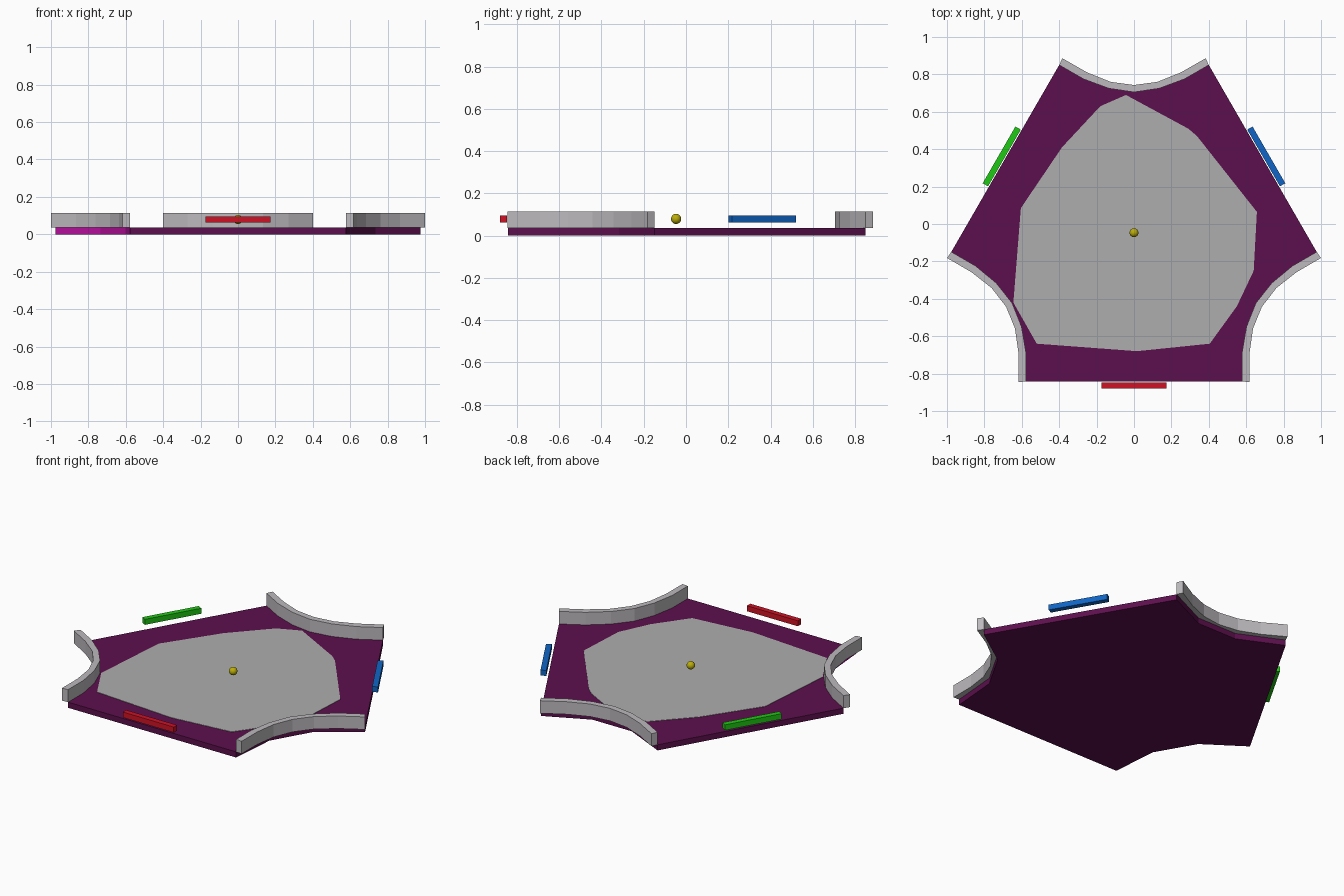
import bpy, bmesh, math
from mathutils import Matrix, Vector

if "Cube" in bpy.data.objects:
    bpy.data.objects.remove(bpy.data.objects["Cube"])

CY = -0.047                      # centre of the three-fold symmetry
BASE_TOP = 0.035
THIRD = math.radians(120)


def mat(name, rgb):
    m = bpy.data.materials.new(name)
    m.diffuse_color = (*rgb, 1)
    m.use_nodes = True
    m.node_tree.nodes["Principled BSDF"].inputs["Base Color"].default_value = m.diffuse_color
    return m


purple = mat("purple", (0.107, 0.005, 0.075))
magenta = mat("magenta", (0.5, 0.005, 0.35))
field_grey = mat("field grey", (0.42, 0.42, 0.42))
wall_grey = mat("wall grey", (0.51, 0.49, 0.51))
red = mat("red", (0.62, 0.006, 0.018))
blue = mat("blue", (0.005, 0.13, 0.56))
green = mat("green", (0.014, 0.58, 0.007))
yellow = mat("yellow", (0.5, 0.42, 0.003))


def spin(points, k):
    """Turn points (relative to the arena centre) by k thirds and place them."""
    r = Matrix.Rotation(THIRD * k, 2)
    return [tuple(r @ Vector(p) + Vector((0, CY))) for p in points]


def prism(name, outline, z0, z1, *mats):
    """Extrude a flat counter-clockwise or clockwise outline from z0 to z1."""
    bm = bmesh.new()
    face = bm.faces.new([bm.verts.new((x, y, z0)) for x, y in outline])
    ext = bmesh.ops.extrude_face_region(bm, geom=[face])
    top = [g for g in ext["geom"] if isinstance(g, bmesh.types.BMVert)]
    bmesh.ops.translate(bm, verts=top, vec=(0, 0, z1 - z0))
    bmesh.ops.recalc_face_normals(bm, faces=bm.faces)
    me = bpy.data.meshes.new(name)
    bm.to_mesh(me)
    bm.free()
    ob = bpy.data.objects.new(name, me)
    bpy.context.collection.objects.link(ob)
    for m in mats:
        me.materials.append(m)
    return ob


# Inner edge and outer edge of the curved wall at the back corner
half_in = [(0.40, 0.85), (0.27, 0.775), (0.135, 0.725)]
half_out = [(0.383, 0.886), (0.25, 0.81), (0.125, 0.76)]


def arc(half, mid):
    pts = half + [(0, mid)] + [(-x, y) for x, y in reversed(half)]
    return [(x, y - CY) for x, y in pts]


inner, outer = arc(half_in, 0.705), arc(half_out, 0.743)

# Base slab, with coarser three-sided corner cut-outs
outline = []
for k in range(3):
    outline += spin(inner[::2], k)
base = prism("base", outline, 0, BASE_TOP, purple, magenta)
for p in base.data.polygons:     # front-left cut-out is painted magenta
    c = p.center
    if abs(p.normal.z) < 0.5 and c.x < -0.56 and c.y < -0.17 and p.normal.y < 0.1:
        p.material_index = 1

# Light playing field painted on the base
prism("playing_field", [
    (-0.043, 0.69), (-0.18, 0.63), (-0.385, 0.41), (-0.605, 0.085),
    (-0.645, -0.42), (-0.52, -0.64), (0.016, -0.68), (0.405, -0.64),
    (0.55, -0.44), (0.64, -0.25), (0.657, 0.065), (0.337, 0.47), (0.29, 0.51)],
    BASE_TOP - 0.002, BASE_TOP + 0.002, field_grey)

# Curved corner walls and the three floating paddles
paddle = [(-0.175, -0.833), (0.175, -0.833), (0.175, -0.8), (-0.175, -0.8)]
names = ["back", "left", "right"]
paddles = [("front", red), ("right", blue), ("left", green)]
for k in range(3):
    prism(names[k] + "_wall", spin(inner + outer[::-1], k), BASE_TOP, 0.113, wall_grey)
    side, colour = paddles[k]
    prism(side + "_paddle", spin(paddle, k), 0.062, 0.096, colour)

# Ball in the middle
bpy.ops.mesh.primitive_uv_sphere_add(segments=16, ring_count=10, radius=0.024,
                                     location=(0, CY, 0.079))
ball = bpy.context.object
ball.name = "ball"
ball.data.materials.append(yellow)
bpy.ops.object.shade_smooth()
